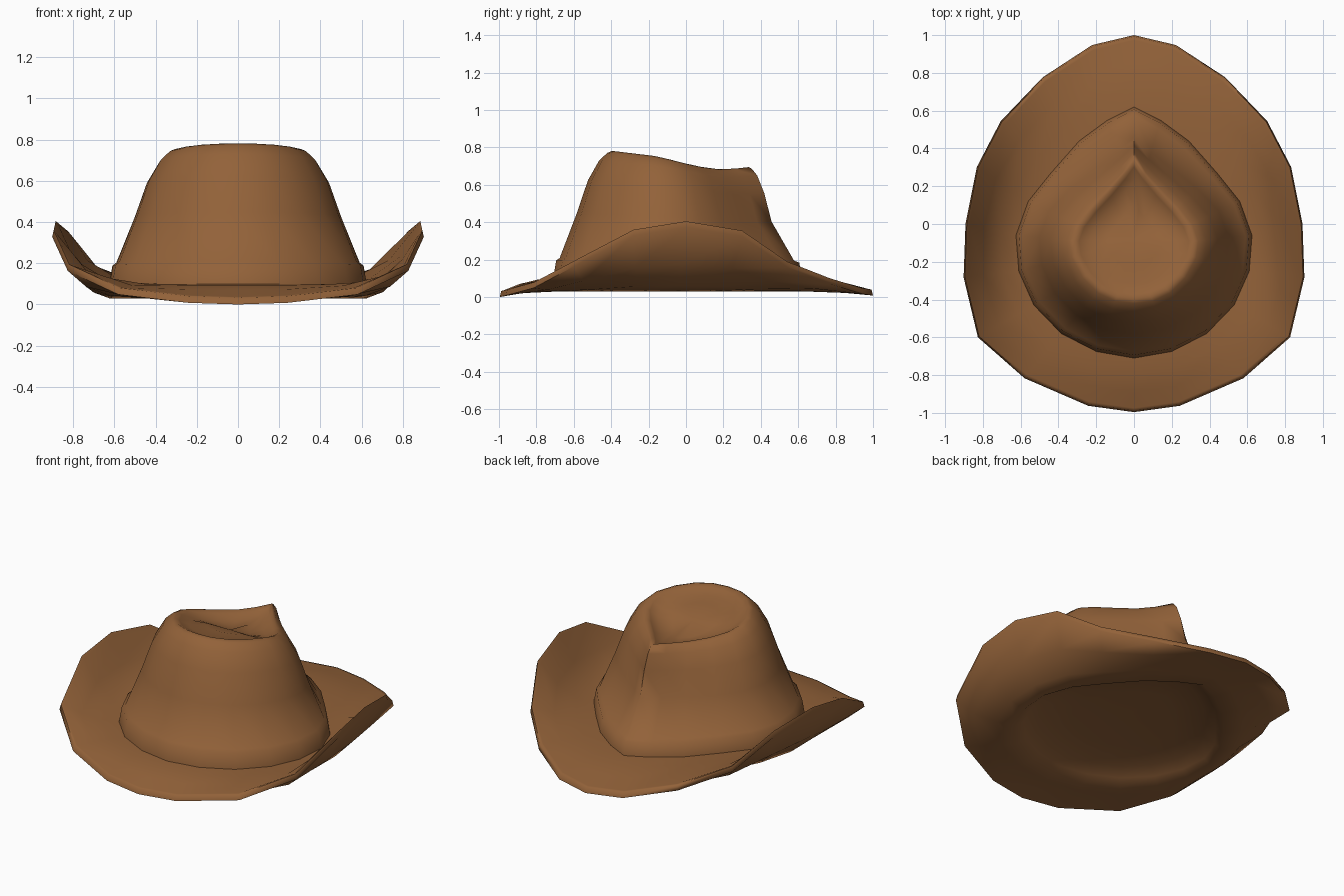
import bpy, bmesh
from mathutils import Vector

if "Cube" in bpy.data.objects:
    bpy.data.objects.remove(bpy.data.objects["Cube"])

felt = bpy.data.materials.new("brown_felt")
felt.diffuse_color = (0.29, 0.122, 0.041, 1)
felt.use_nodes = True
felt.node_tree.nodes["Principled BSDF"].inputs["Base Color"].default_value = felt.diffuse_color

# Right-half outlines, from the back point round to the front
BRIM = [(0, .992, .04), (.22, .94, .048), (.48, .77, .10), (.70, .54, .19),
        (.825, .30, .355), (.885, 0, .405), (.895, -.28, .36), (.82, -.595, .195),
        (.575, -.81, .08), (.24, -.955, .04), (0, -.988, .032)]
BASE = [(0, .62), (.14, .55), (.29, .44), (.44, .27), (.56, .12), (.625, -.06),
        (.61, -.25), (.53, -.43), (.385, -.58), (.20, -.675), (0, -.71)]
RIM = [(0, .335), (.055, .26), (.13, .17), (.215, .08), (.285, -.01), (.315, -.09),
       (.305, -.17), (.25, -.27), (.175, -.345), (.09, -.385), (0, -.395)]
RIDGE = [(-.40, .782), (-.15, .752), (.05, .70), (.2, .68), (.34, .695)]
PINCH = [1, 1.1, .8, .3, 0, 0, 0, 0, 0, 0, 0]  # hollowing of the back wall
PINCH += PINCH[-2:0:-1]


def ridge_z(y):
    """Height of the crown edge along the hat."""
    for (y0, z0), (y1, z1) in zip(RIDGE, RIDGE[1:]):
        if y <= y1:
            return z0 + (z1 - z0) * (y - y0) / (y1 - y0)
    return RIDGE[-1][1]


def mirror(half):
    """Full ring from a half outline."""
    return [Vector(p) for p in half] + [Vector((-p[0], p[1], p[2])) for p in half[-2:0:-1]]


def blend(a, b, t, f, pinch=0.0):
    """Ring between a and b: t in plan, f in height."""
    ring = []
    for p, q, w in zip(a, b, PINCH):
        s = t + pinch * w
        ring.append(Vector((p.x + (q.x - p.x) * s, p.y + (q.y - p.y) * s,
                            p.z + (q.z - p.z) * f)))
    return ring


def shrink(ring, s, dz, cy=0.0):
    return [Vector((p.x * s, cy + (p.y - cy) * s, p.z + dz)) for p in ring]


def loft(name, rings, angle):
    """Skin the rings and close the last one with a fan."""
    bm = bmesh.new()
    rows = [[bm.verts.new(p) for p in r] for r in rings]
    n = len(rows[0])
    for a, b in zip(rows, rows[1:]):
        for i in range(n):
            j = (i + 1) % n
            bm.faces.new((a[i], a[j], b[j], b[i]))
    mid = bm.verts.new(sum((v.co for v in rows[-1]), Vector()) / n)
    for i in range(n):
        bm.faces.new((rows[-1][i], rows[-1][(i + 1) % n], mid))
    bmesh.ops.recalc_face_normals(bm, faces=bm.faces)
    mid.normal_update()
    # the cap faces up on the crown and down on the brim
    if (mid.normal.z > 0) != (name == "crown"):
        bmesh.ops.reverse_faces(bm, faces=bm.faces)
    me = bpy.data.meshes.new(name)
    bm.to_mesh(me)
    bm.free()
    me.materials.append(felt)
    ob = bpy.data.objects.new(name, me)
    bpy.context.collection.objects.link(ob)
    bpy.ops.object.select_all(action='DESELECT')
    ob.select_set(True)
    bpy.context.view_layer.objects.active = ob
    bpy.ops.object.shade_smooth_by_angle(angle=angle)
    return ob


base_top = mirror([(x, y, .10) for x, y in BASE])
base_low = mirror([(x, y, .03) for x, y in BASE])
edge = mirror(BRIM)
edge_low = shrink(edge, 1.008, -.032)
rim = mirror([(x, y, ridge_z(y)) for x, y in RIM])

# Brim: upper side, rolled edge, underside with a shallow head hollow
loft("brim", [base_top,
              blend(base_top, edge, .3, .1),
              blend(base_top, edge, .65, .45),
              blend(base_top, edge, .95, .94),
              edge, edge_low,
              blend(base_low, edge_low, .7, .42),
              blend(base_low, edge_low, .3, .09),
              base_low,
              shrink(base_low, .92, .03, -.05),
              shrink(base_low, .8, .06, -.05),
              shrink(base_low, .5, .08, -.05)], 1.4)

# Crown: slight band step at the foot, curved wall, rounded edge, sunken top
wall = [(0, 0, 0), (.05, .14, 0), (.11, .16, .04), (.4, .51, .17), (.59, .77, .12),
        (.78, .925, .06), (.92, .985, .02), (1, 1, 0)]
loft("crown", [blend(base_top, rim, t, f, p) for t, f, p in wall] +
     [shrink(rim, .92, -.015, -.08), shrink(rim, .75, -.04, -.08),
      shrink(rim, .45, -.045, -.08)], 1.4)
